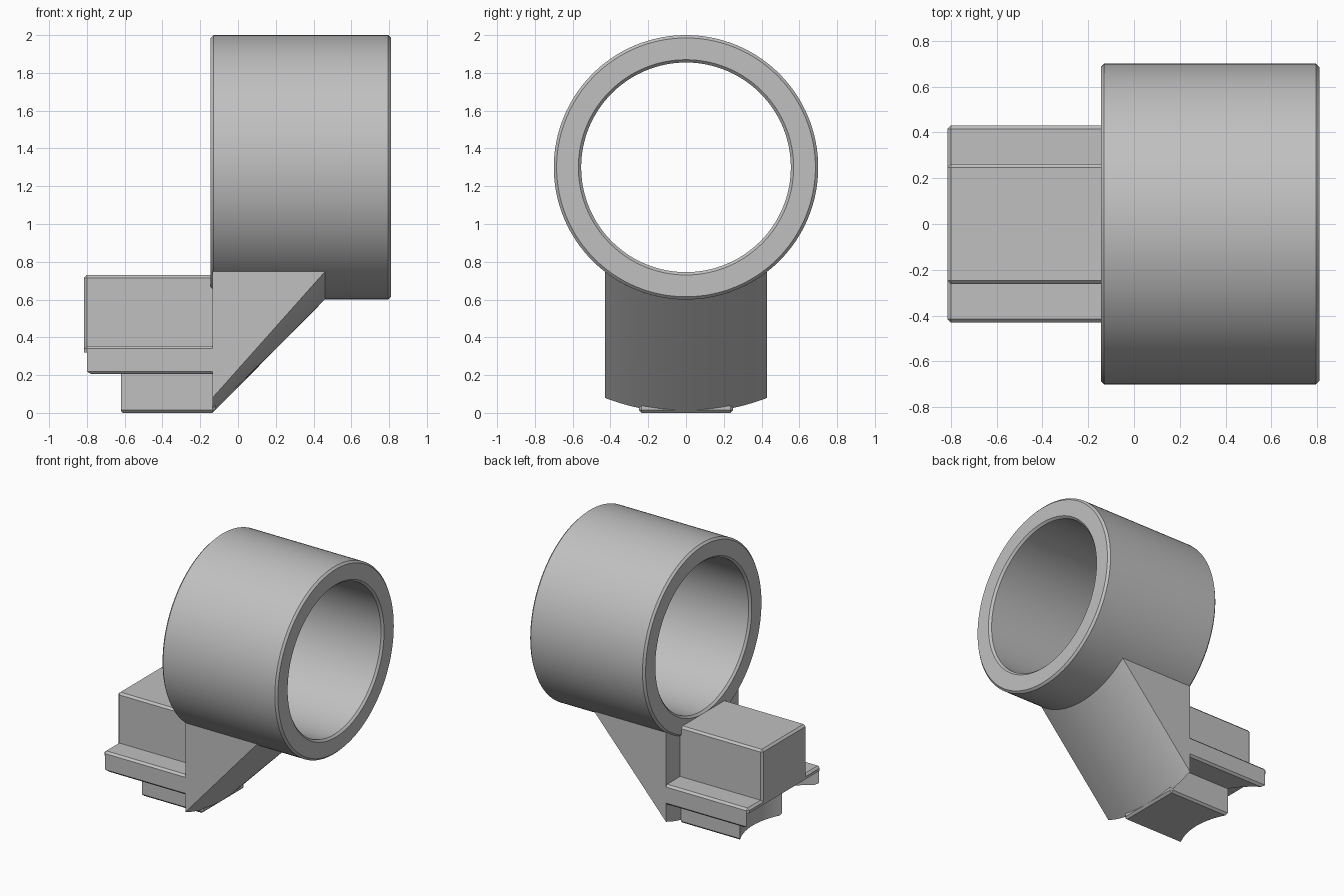
import bpy, bmesh, math
from mathutils import Matrix, Vector

if "Cube" in bpy.data.objects:
    bpy.data.objects.remove(bpy.data.objects["Cube"], do_unlink=True)

grey = bpy.data.materials.new("plain grey")
grey.use_nodes = True
grey.diffuse_color = (0.53, 0.53, 0.53, 1)
grey.node_tree.nodes["Principled BSDF"].inputs["Base Color"].default_value = grey.diffuse_color

RING_Z, RING_R, CHAMFER = 1.3, 0.7, 0.015
HALF = 0.43


def finish(name, bm):
    bmesh.ops.recalc_face_normals(bm, faces=bm.faces)
    mesh = bpy.data.meshes.new(name)
    bm.to_mesh(mesh)
    bm.free()
    mesh.materials.append(grey)
    obj = bpy.data.objects.new(name, mesh)
    bpy.context.collection.objects.link(obj)
    return obj


def activate(obj):
    bpy.ops.object.select_all(action='DESELECT')
    obj.select_set(True)
    bpy.context.view_layer.objects.active = obj


def smooth(obj):
    activate(obj)
    bpy.ops.object.shade_smooth_by_angle(angle=math.radians(25))


def box(name, x0, x1, half_y, z0, z1):
    bm = bmesh.new()
    size = Vector((x1 - x0, 2 * half_y, z1 - z0))
    centre = Vector(((x0 + x1) / 2, 0, (z0 + z1) / 2))
    bmesh.ops.create_cube(bm, size=1, matrix=Matrix.LocRotScale(centre, None, size))
    bmesh.ops.bevel(bm, geom=bm.edges[:], offset=CHAMFER, segments=1,
                    affect='EDGES', profile=0.5)
    return finish(name, bm)


# Chamfered ring, spun around the x axis
def ring(x0, x1, inner, outer, c, steps=128):
    profile = [(x0 + c, outer), (x1 - c, outer), (x1, outer - c), (x1, inner + c),
               (x1 - c, inner), (x0 + c, inner), (x0, inner + c), (x0, outer - c)]
    bm = bmesh.new()
    loops = []
    for i in range(steps):
        a = math.tau * i / steps
        loops.append([bm.verts.new((x, r * math.sin(a), RING_Z + r * math.cos(a)))
                      for x, r in profile])
    n = len(profile)
    for i in range(steps):
        a, b = loops[i], loops[(i + 1) % steps]
        for j in range(n):
            k = (j + 1) % n
            bm.faces.new((a[j], a[k], b[k], b[j]))
    return finish("ring", bm)


smooth(ring(-0.145, 0.81, 0.555, RING_R, CHAMFER))


# Slanted support, lofted from a shallow arc at the foot to the ring wall
def arc_z(y, centre_z, radius):
    return centre_z - math.sqrt(radius * radius - y * y)


def support(x0, x1, foot_radius, steps=32):
    bm = bmesh.new()
    rows = []
    for i in range(steps + 1):
        y = -HALF + 2 * HALF * i / steps
        top = arc_z(y, RING_Z, 0.62)
        rows.append([bm.verts.new(p) for p in (
            (x0, y, arc_z(y, foot_radius, foot_radius)),
            (x1, y, arc_z(y, RING_Z, RING_R)),
            (x1, y, top), (x0, y, top))])
    for a, b in zip(rows, rows[1:]):
        for j in range(4):
            k = (j + 1) % 4
            bm.faces.new((a[j], a[k], b[k], b[j]))
    bm.faces.new(rows[0])
    bm.faces.new(rows[-1])
    return finish("support", bm)


smooth(support(-0.135, 0.46, 1.2))

# Stepped rail: tall block, wide flange and narrow lower block
box("upper_block", -0.815, -0.1, 0.262, 0.32, 0.73)
flange = box("flange", -0.815, -0.1, HALF, 0.205, 0.355)
lower = box("lower_block", -0.78, -0.12, 0.25, 0.0, 0.24)

# Upright round hollow in the end of the flange and lower block
bm = bmesh.new()
bmesh.ops.create_cone(bm, cap_ends=True, segments=96, radius1=0.497, radius2=0.497,
                      depth=0.52, matrix=Matrix.Translation((-1.05, 0, 0.06)))
cutter = finish("hollow_cutter", bm)
cutter.hide_render = True
for part in (flange, lower):
    activate(part)
    cut = part.modifiers.new("hollow", 'BOOLEAN')
    cut.operation = 'DIFFERENCE'
    cut.solver = 'EXACT'
    cut.object = cutter
    bpy.ops.object.modifier_apply(modifier=cut.name)
    smooth(part)
bpy.data.objects.remove(cutter, do_unlink=True)
